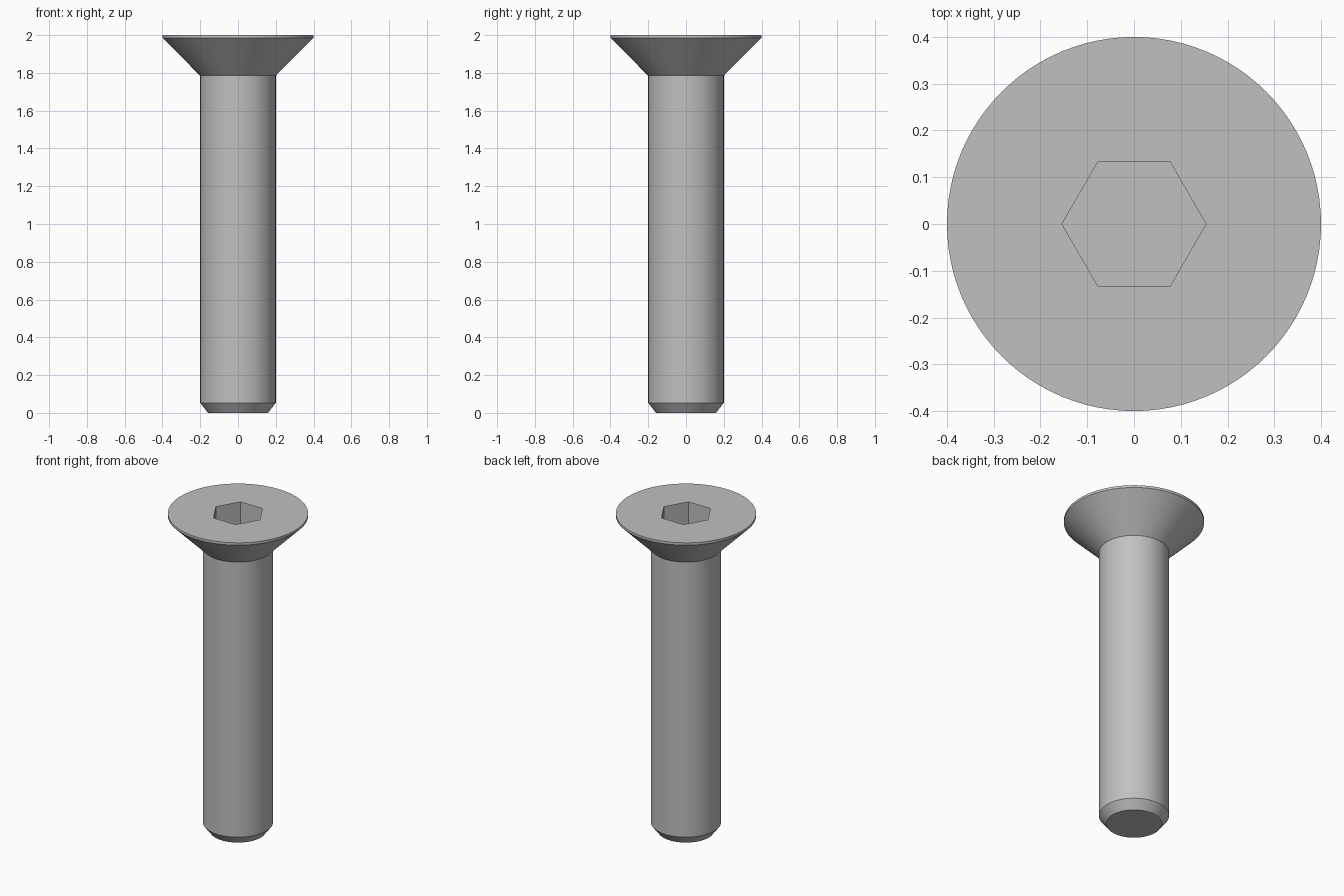
import bpy
import bmesh
import math

SEGMENTS = 96  # divisible by six so the socket corners land on vertices
APOTHEM = 0.1333

cube = bpy.data.objects.get("Cube")
if cube:
    bpy.data.objects.remove(cube, do_unlink=True)

steel = bpy.data.materials.new("grey steel")
steel.use_nodes = True
colour = (0.53, 0.53, 0.53, 1)
steel.diffuse_color = colour
steel.node_tree.nodes["Principled BSDF"].inputs["Base Color"].default_value = colour


def round_radius(radius):
    return lambda angle: radius


def hex_radius(angle):
    # distance from the axis to a hexagon with corners on the x axis
    return APOTHEM / math.cos(angle % (math.pi / 3) - math.pi / 6)


def lathe(name, rings):
    """Join stacked rings of (radius rule, height) and cap both ends."""
    bm = bmesh.new()
    angles = [2 * math.pi * i / SEGMENTS for i in range(SEGMENTS)]
    loops = [[bm.verts.new((rule(a) * math.cos(a), rule(a) * math.sin(a), z))
              for a in angles] for rule, z in rings]
    for low, high in zip(loops, loops[1:]):
        for i in range(SEGMENTS):
            j = (i + 1) % SEGMENTS
            bm.faces.new((low[i], low[j], high[j], high[i]))
    bm.faces.new(loops[0][::-1])
    bm.faces.new(loops[-1])
    bmesh.ops.recalc_face_normals(bm, faces=bm.faces)
    mesh = bpy.data.meshes.new(name)
    bm.to_mesh(mesh)
    bm.free()
    mesh.materials.append(steel)
    obj = bpy.data.objects.new(name, mesh)
    bpy.context.collection.objects.link(obj)
    bpy.ops.object.select_all(action='DESELECT')
    obj.select_set(True)
    bpy.context.view_layer.objects.active = obj
    bpy.ops.object.shade_smooth_by_angle(angle=math.radians(25))
    return obj


# One solid: chamfered tip, shank, countersunk head, rim, hexagonal socket
lathe("countersunk_screw", [
    (round_radius(0.159), 0.0),
    (round_radius(0.2), 0.053),
    (round_radius(0.2), 1.785),
    (round_radius(0.4), 1.985),
    (round_radius(0.4), 2.0),
    (hex_radius, 2.0),
    (hex_radius, 1.833),
])
